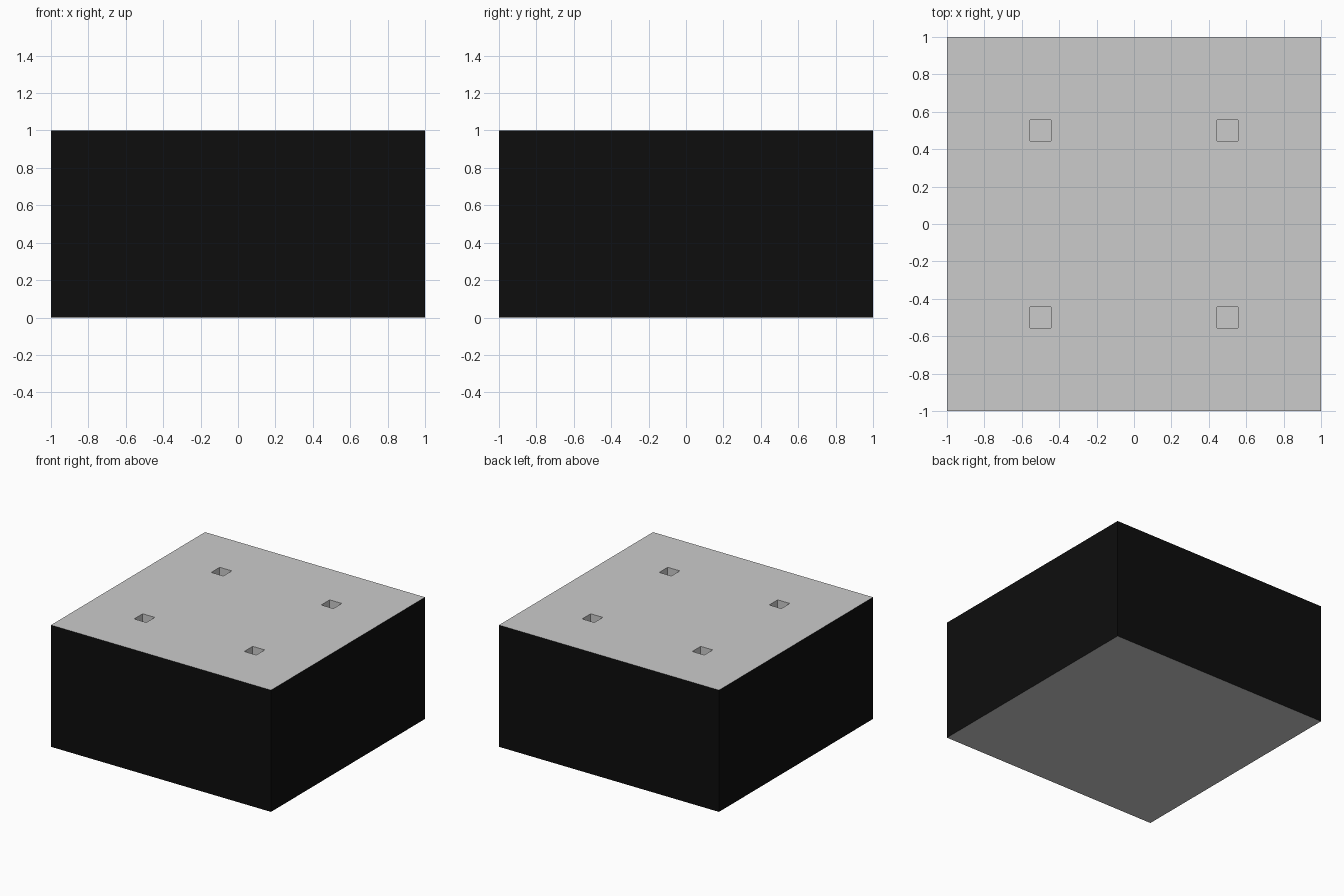
import bpy
import bmesh
from mathutils import Matrix, Vector

if "Cube" in bpy.data.objects:
    bpy.data.objects.remove(bpy.data.objects["Cube"])

HOLE = 0.11    # side of each square socket
DEPTH = 0.25   # socket depth


def add_box(bm, centre, size):
    bmesh.ops.create_cube(
        bm, size=1,
        matrix=Matrix.Translation(Vector(centre)) @ Matrix.Diagonal((*size, 1)))


def make_object(name, bm):
    mesh = bpy.data.meshes.new(name)
    bm.to_mesh(mesh)
    bm.free()
    obj = bpy.data.objects.new(name, mesh)
    bpy.context.collection.objects.link(obj)
    return obj


# Block: grey top and underside, black side walls
bm = bmesh.new()
add_box(bm, (0, 0, 0.5), (2, 2, 1))
bm.normal_update()
for face in bm.faces:
    face.material_index = 1 if abs(face.normal.z) < 0.5 else 0
block = make_object("block", bm)

black = bpy.data.materials.new("black_sides")
black.diffuse_color = (0.004, 0.004, 0.004, 1)
black.use_nodes = True
black.node_tree.nodes["Principled BSDF"].inputs["Base Color"].default_value = black.diffuse_color
block.data.materials.append(None)
block.data.materials.append(black)

# Four square sockets sunk into the top
bm = bmesh.new()
for x in (-0.5, 0.5):
    for y in (-0.5, 0.5):
        add_box(bm, (x, y, 1), (HOLE, HOLE, 2 * DEPTH))
cutter = make_object("socket_cutter", bm)
cutter.hide_render = True
cutter.hide_set(True)

cut = block.modifiers.new("sockets", 'BOOLEAN')
cut.operation = 'DIFFERENCE'
cut.solver = 'EXACT'
cut.object = cutter
